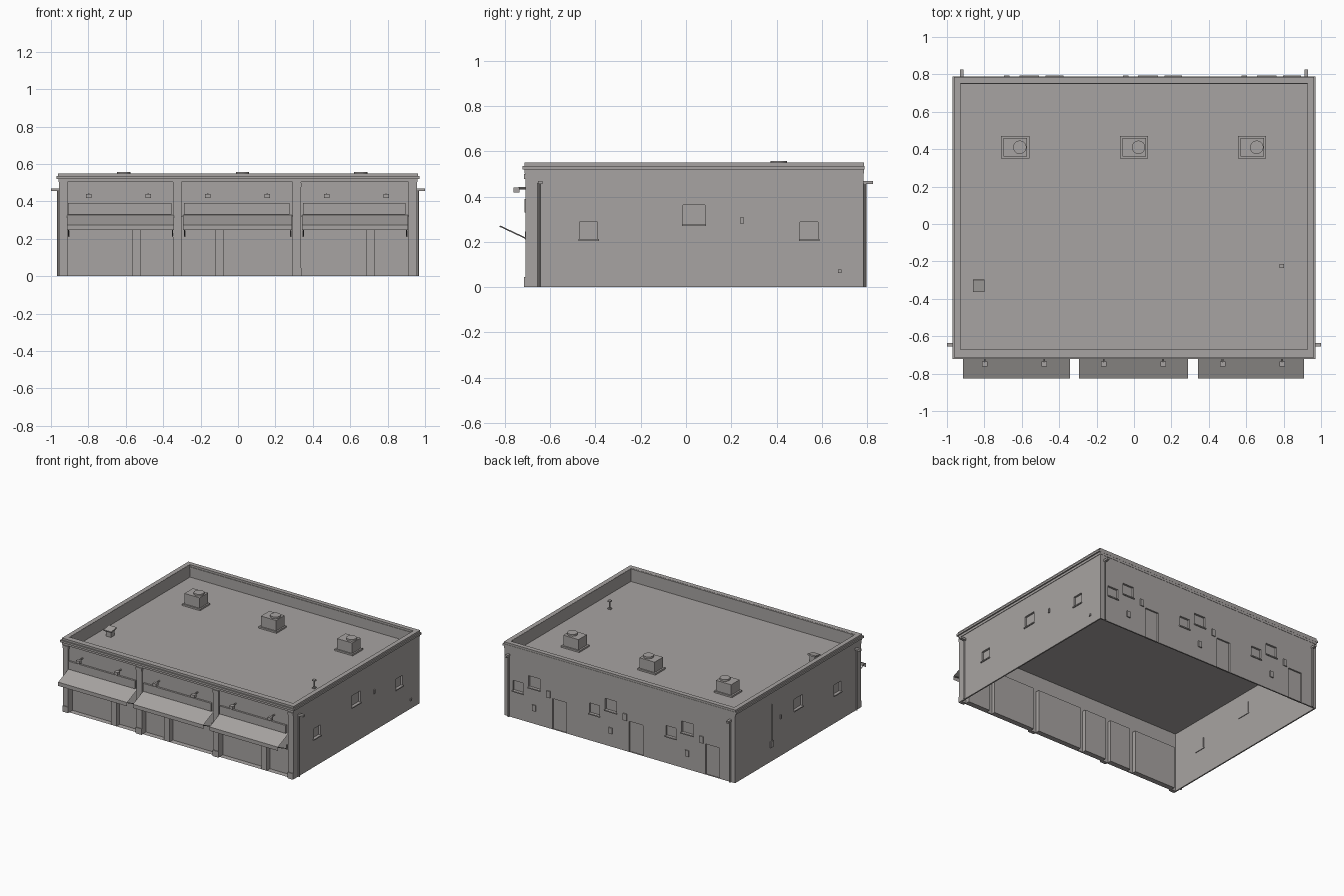
import bpy
import bmesh
from math import pi
from mathutils import Matrix, Vector

cube = bpy.data.objects.get("Cube")
if cube:
    bpy.data.objects.remove(cube, do_unlink=True)

GREY = (0.39, 0.37, 0.36, 1)
mat = bpy.data.materials.new("warm grey")
mat.use_nodes = True
mat.diffuse_color = GREY
mat.node_tree.nodes["Principled BSDF"].inputs["Base Color"].default_value = GREY

# Main dimensions
SIDE, FRONT, BACK = 0.957, -0.70, 0.785
ROOF, TOP = 0.455, 0.549


def finish(name, bm):
    mesh = bpy.data.meshes.new(name)
    bm.normal_update()
    bm.to_mesh(mesh)
    bm.free()
    mesh.materials.append(mat)
    obj = bpy.data.objects.new(name, mesh)
    bpy.context.collection.objects.link(obj)
    return obj


def add_box(bm, x0, x1, y0, y1, z0, z1):
    centre = Vector((x0 + x1, y0 + y1, z0 + z1)) / 2
    size = Matrix.Diagonal((x1 - x0, y1 - y0, z1 - z0, 1))
    return bmesh.ops.create_cube(bm, size=1, matrix=Matrix.Translation(centre) @ size)["verts"]


def boxes(name, bounds):
    bm = bmesh.new()
    for b in bounds:
        add_box(bm, *b)
    return finish(name, bm)


def add_rod(bm, p, q, r, sides=8):
    p, q = Vector(p), Vector(q)
    turn = (q - p).to_track_quat("Z", "Y").to_matrix().to_4x4()
    bmesh.ops.create_cone(bm, cap_ends=True, segments=sides, radius1=r, radius2=r,
                          depth=(q - p).length, matrix=Matrix.Translation((p + q) / 2) @ turn)


def ring(name, x, y0, y1, t, z0, z1):
    """Closed rectangular frame of wall thickness t."""
    bm = bmesh.new()
    loops = []
    for d, z in ((0, z0), (0, z1), (t, z1), (t, z0)):
        loops.append([bm.verts.new(c) for c in ((d - x, y0 + d, z), (x - d, y0 + d, z),
                                                (x - d, y1 - d, z), (d - x, y1 - d, z))])
    for a, b in zip(loops, loops[1:] + loops[:1]):
        for i in range(4):
            j = (i + 1) % 4
            bm.faces.new((a[i], a[j], b[j], b[i]))
    bmesh.ops.recalc_face_normals(bm, faces=bm.faces)
    return finish(name, bm)


def on_wall(wall, u, z, w, h, out, inn):
    """Bounds of a block on a wall, reaching out and inn from its surface."""
    z0, z1, u0, u1 = z - h / 2, z + h / 2, u - w / 2, u + w / 2
    if wall == "right":
        return SIDE - inn, SIDE + out, u0, u1, z0, z1
    if wall == "left":
        return -SIDE - out, inn - SIDE, u0, u1, z0, z1
    if wall == "back":
        return u0, u1, BACK - inn, BACK + out, z0, z1
    return u0, u1, FRONT - out, FRONT + inn, z0, z1


NORMALS = {"right": Vector((1, 0, 0)), "left": Vector((-1, 0, 0)),
           "back": Vector((0, 1, 0)), "front": Vector((0, -1, 0))}

# Openings: wall, centre along wall, centre height, width, height
windows = [("right", y, 0.248, 0.08, 0.08) for y in (-0.43, 0.544)]
windows += [("left", -0.43, 0.248, 0.08, 0.08)]
windows += [(s, 0.035, 0.318, 0.097, 0.088) for s in ("right", "left")]
doors, vents = [], []
UNITS = (0.71, 0.075, -0.56)
for c in UNITS:
    windows += [("back", c + 0.135, 0.24, 0.085, 0.08), ("back", c, 0.305, 0.095, 0.088)]
    doors.append(("back", c - 0.21, 0.115, 0.115, 0.23))
    vents += [("back", c - 0.12, 0.255, 0.03, 0.05), ("back", c, 0.12, 0.03, 0.045)]
vents += [(s, 0.247, 0.295, 0.012, 0.03) for s in ("right", "left")]
vents += [("left", 0.355, 0.13, 0.035, 0.045), ("right", 0.68, 0.07, 0.015, 0.015)]

PIERS = (-0.935, -0.324, 0.314, 0.935)
COLUMNS = (-0.543, -0.1, 0.706)
HALF = 0.0225
bays = []
for left, mid, right in zip(PIERS, COLUMNS, PIERS[1:]):
    for a, b in ((left, mid), (mid, right)):
        bays.append(("front", (a + b) / 2, 0.16, b - a - 2 * HALF, 0.32))

# Walls with cut openings
walls = ring("walls", SIDE, FRONT, BACK, 0.01, 0, ROOF)
cuts = []
for o in windows + doors + bays:
    b = list(on_wall(*o, 0.02, 0.02))
    if b[4] < 0.01:
        b[4] = -0.05
    cuts.append(b)
cutter = boxes("opening_cutter", cuts)
cutter.hide_render = True
mod = walls.modifiers.new("openings", "BOOLEAN")
mod.operation = "DIFFERENCE"
mod.solver = "EXACT"
mod.object = cutter
bpy.context.view_layer.objects.active = walls
bpy.ops.object.modifier_apply(modifier=mod.name)
bpy.data.objects.remove(cutter, do_unlink=True)


# Recessed panes and doors: open trays set into the walls
def trays(name, openings, depth):
    bm = bmesh.new()
    for o in openings:
        verts = add_box(bm, *on_wall(*o, 0, depth))
        faces = {f for v in verts for f in v.link_faces}
        bm.normal_update()
        outer = [f for f in faces if f.normal.dot(NORMALS[o[0]]) > 0.9]
        bmesh.ops.delete(bm, geom=outer, context="FACES")
    return finish(name, bm)


trays("window_recesses", windows, 0.015)
trays("back_doors", doors, 0.012)
trays("shop_fronts", bays, 0.04)
boxes("window_sills", [on_wall(s, u, z - h / 2, w + 0.01, 0.008, 0.008, 0.015)
                       for s, u, z, w, h in windows])
boxes("wall_vents", [on_wall(*v, 0.008, 0) for v in vents])

# Roof, parapet and cornice
boxes("roof", [(-SIDE + 0.01, SIDE - 0.01, FRONT + 0.01, BACK - 0.01, ROOF - 0.008, ROOF)])
ring("parapet", SIDE, FRONT, BACK, 0.03, ROOF, TOP)
ring("cornice_lower", SIDE + 0.004, FRONT - 0.014, BACK + 0.002, 0.03, 0.503, 0.52)
ring("cornice_upper", SIDE + 0.014, FRONT - 0.023, BACK + 0.003, 0.04, 0.52, 0.535)
ring("coping", SIDE + 0.005, FRONT - 0.014, BACK + 0.001, 0.034, 0.535, TOP + 0.001)

# Front piers with bases and capitals
parts = []
for x in PIERS:
    parts += [on_wall("front", x, 0.25, 2 * HALF, 0.506, 0.01, 0),
              on_wall("front", x, 0.0225, 2 * HALF + 0.004, 0.045, 0.016, 0),
              on_wall("front", x, 0.488, 2 * HALF + 0.004, 0.022, 0.016, 0)]
boxes("front_piers", [(max(b[0], -SIDE), min(b[1], SIDE), *b[2:4], max(b[4], 0), b[5])
                      for b in parts])

# Sign panels, awnings and their struts
SPANS = ((-0.914, -0.342), (-0.294, 0.29), (0.342, 0.91))
boxes("sign_panels", [(a + 0.006, b - 0.014, FRONT - 0.014, FRONT, 0.33, 0.39) for a, b in SPANS])
bm = bmesh.new()
rods = bmesh.new()
for a, b in SPANS:
    profile = ((FRONT, 0.328), (-0.826, 0.274), (-0.826, 0.246))
    rows = [[bm.verts.new((x, y, z)) for x in (a, b)] for y, z in profile]
    for p, q in zip(rows, rows[1:]):
        bm.faces.new((p[0], q[0], q[1], p[1]))
    for x in (a + 0.008, b - 0.008):
        add_rod(rods, (x, FRONT, 0.212), (x, -0.823, 0.27), 0.003, 6)
        add_box(rods, x - 0.004, x + 0.004, FRONT - 0.012, FRONT, 0.21, 0.245)
finish("awnings", bm)
finish("awning_struts", rods)

# Sign lamps on short arms
bm = bmesh.new()
for i in range(6):
    x = -0.798 + 0.318 * i
    add_box(bm, x - 0.015, x + 0.015, -0.762, -0.735, 0.418, 0.44)
    add_rod(bm, (x, FRONT, 0.437), (x, -0.74, 0.437), 0.005)
finish("sign_lamps", bm)

# Drain spouts with downpipes
bm = bmesh.new()
for s in (-1, 1):
    add_box(bm, min(s * 0.95, s), max(s * 0.95, s), -0.655, -0.635, 0.455, 0.47)
    add_box(bm, s * 0.92 - 0.009, s * 0.92 + 0.009, BACK - 0.005, 0.826, 0.455, 0.47)
    add_rod(bm, (s * (SIDE + 0.005), -0.65, 0), (s * (SIDE + 0.005), -0.65, 0.46), 0.006)
    add_rod(bm, (s * 0.92, BACK + 0.006, 0), (s * 0.92, BACK + 0.006, 0.46), 0.006)
add_rod(bm, (-SIDE - 0.004, 0.355, 0.13), (-SIDE - 0.004, 0.355, 0.43), 0.003, 6)
finish("downpipes", bm)

# Rooftop ventilation units
bm = bmesh.new()
for x in (-0.635, 0, 0.632):
    add_box(bm, x - 0.075, x + 0.075, 0.35, 0.47, ROOF, ROOF + 0.012)
    add_box(bm, x - 0.062, x + 0.064, 0.36, 0.46, ROOF, 0.545)
    add_rod(bm, (x + 0.024, 0.41, 0.54), (x + 0.024, 0.41, 0.558), 0.036, 20)
finish("roof_units", bm)

# Small roof hatch with a sloping lid, and a vent pipe
bm = bmesh.new()
add_box(bm, -0.85, -0.81, -0.35, -0.31, ROOF, ROOF + 0.045)
lid = add_box(bm, -0.862, -0.798, -0.362, -0.298, ROOF + 0.045, ROOF + 0.055)
bmesh.ops.rotate(bm, verts=lid, cent=(-0.83, -0.33, ROOF + 0.05),
                 matrix=Matrix.Rotation(pi / 18, 3, "X"))
finish("roof_hatch", bm)
bm = bmesh.new()
add_rod(bm, (0.79, -0.225, ROOF), (0.79, -0.225, ROOF + 0.06), 0.006)
add_box(bm, 0.779, 0.801, -0.236, -0.214, ROOF + 0.055, ROOF + 0.065)
add_box(bm, 0.779, 0.801, -0.236, -0.214, ROOF, ROOF + 0.008)
finish("vent_pipe", bm)
